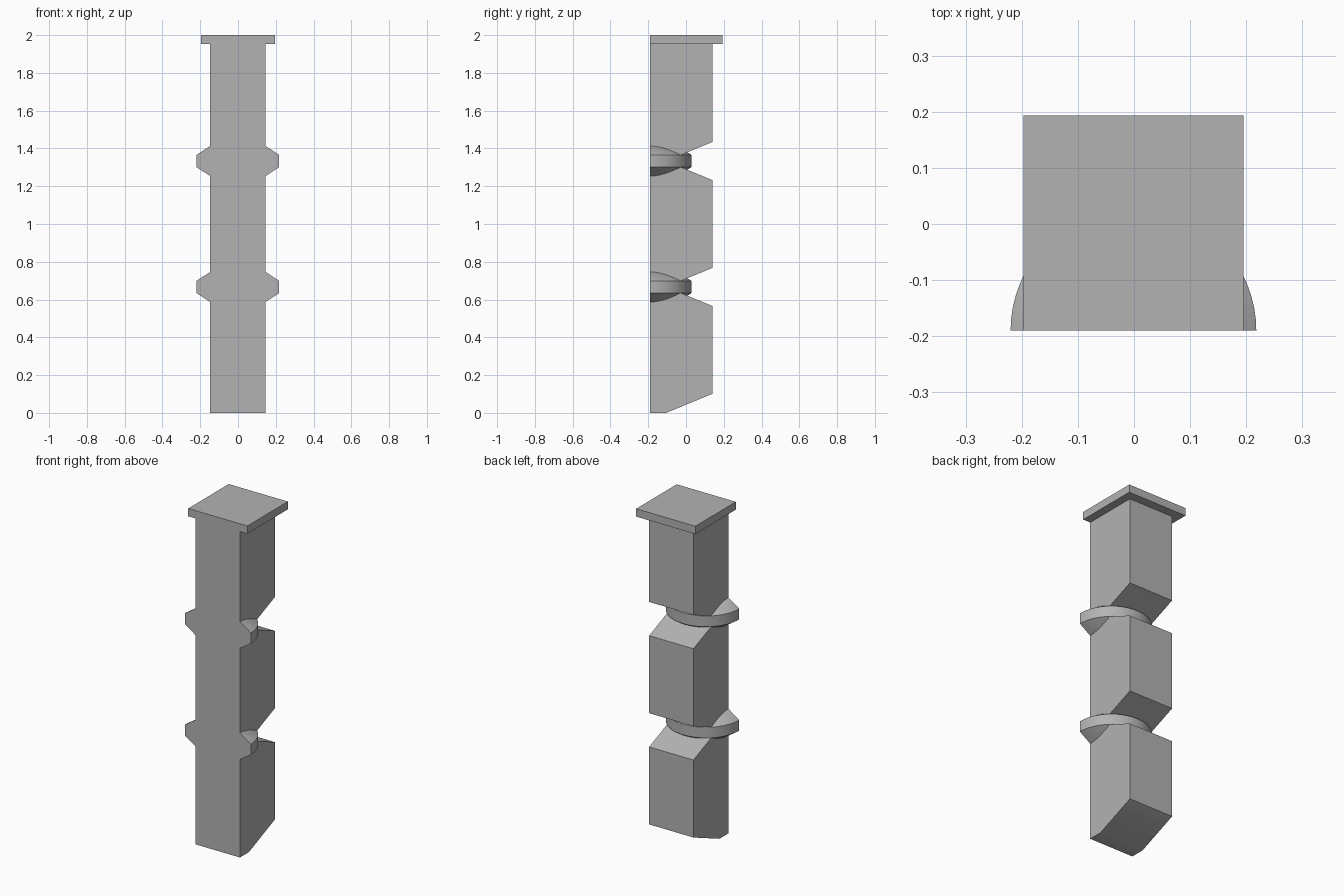
import bpy
import bmesh
import math
from mathutils import Vector

if "Cube" in bpy.data.objects:
    bpy.data.objects.remove(bpy.data.objects["Cube"])

stone = bpy.data.materials.new("grey stone")
stone.use_nodes = True
GREY = (0.45, 0.45, 0.45, 1)
stone.diffuse_color = GREY
stone.node_tree.nodes["Principled BSDF"].inputs["Base Color"].default_value = GREY

FRONT = -0.19           # flat front plane shared by all parts
BACK = 0.14             # back of the shaft
HALF_WIDTH = 0.147
MID_X = -0.001
RING_HEIGHTS = (2 / 3, 4 / 3)


def finish(name, bm):
    """Turn a bmesh into a named object, smooth below the sharp angle."""
    bmesh.ops.recalc_face_normals(bm, faces=bm.faces)
    mesh = bpy.data.meshes.new(name)
    bm.to_mesh(mesh)
    bm.free()
    mesh.materials.append(stone)
    obj = bpy.data.objects.new(name, mesh)
    bpy.context.collection.objects.link(obj)
    bpy.ops.object.select_all(action='DESELECT')
    obj.select_set(True)
    bpy.context.view_layer.objects.active = obj
    bpy.ops.object.shade_smooth_by_angle(angle=math.radians(30))
    return obj


def extrude_side_profile(name, profile, half_width):
    """Extrude a (y, z) outline across x."""
    bm = bmesh.new()
    face = bm.faces.new([bm.verts.new((MID_X - half_width, y, z)) for y, z in profile])
    moved = bmesh.ops.extrude_face_region(bm, geom=[face])["geom"]
    bmesh.ops.translate(bm, vec=(2 * half_width, 0, 0),
                        verts=[v for v in moved if isinstance(v, bmesh.types.BMVert)])
    return finish(name, bm)


# Shaft: sloped foot and a V notch in the back at each ring
NOTCH, APEX = 0.101, -0.105
outline = [(FRONT, 0), (APEX, 0), (BACK, NOTCH)]
for h in RING_HEIGHTS:
    outline += [(BACK, h - NOTCH), (APEX, h), (BACK, h + NOTCH)]
outline += [(BACK, 1.955), (FRONT, 1.955)]
extrude_side_profile("shaft", outline, HALF_WIDTH)

# Cap slab
extrude_side_profile("cap", [(FRONT, 1.953), (0.193, 1.953), (0.193, 2), (FRONT, 2)], 0.196)

# Half-round rings with coned faces, flat at the front
RADIUS, RIM, PEAK = 0.219, 0.032, 0.177
for label, h in zip(("lower_ring", "upper_ring"), RING_HEIGHTS):
    bm = bmesh.new()
    points = [(0, -PEAK), (RADIUS, -RIM), (RADIUS, RIM), (0, PEAK)]
    verts = [bm.verts.new((MID_X + r, FRONT, h + z)) for r, z in points]
    edges = [bm.edges.new(pair) for pair in zip(verts, verts[1:])]
    bmesh.ops.spin(bm, geom=verts + edges, cent=Vector((MID_X, FRONT, h)),
                   axis=(0, 0, 1), angle=math.pi, steps=32)
    bmesh.ops.remove_doubles(bm, verts=bm.verts, dist=0.0001)
    bmesh.ops.holes_fill(bm, edges=[e for e in bm.edges if e.is_boundary])
    finish(label, bm)
